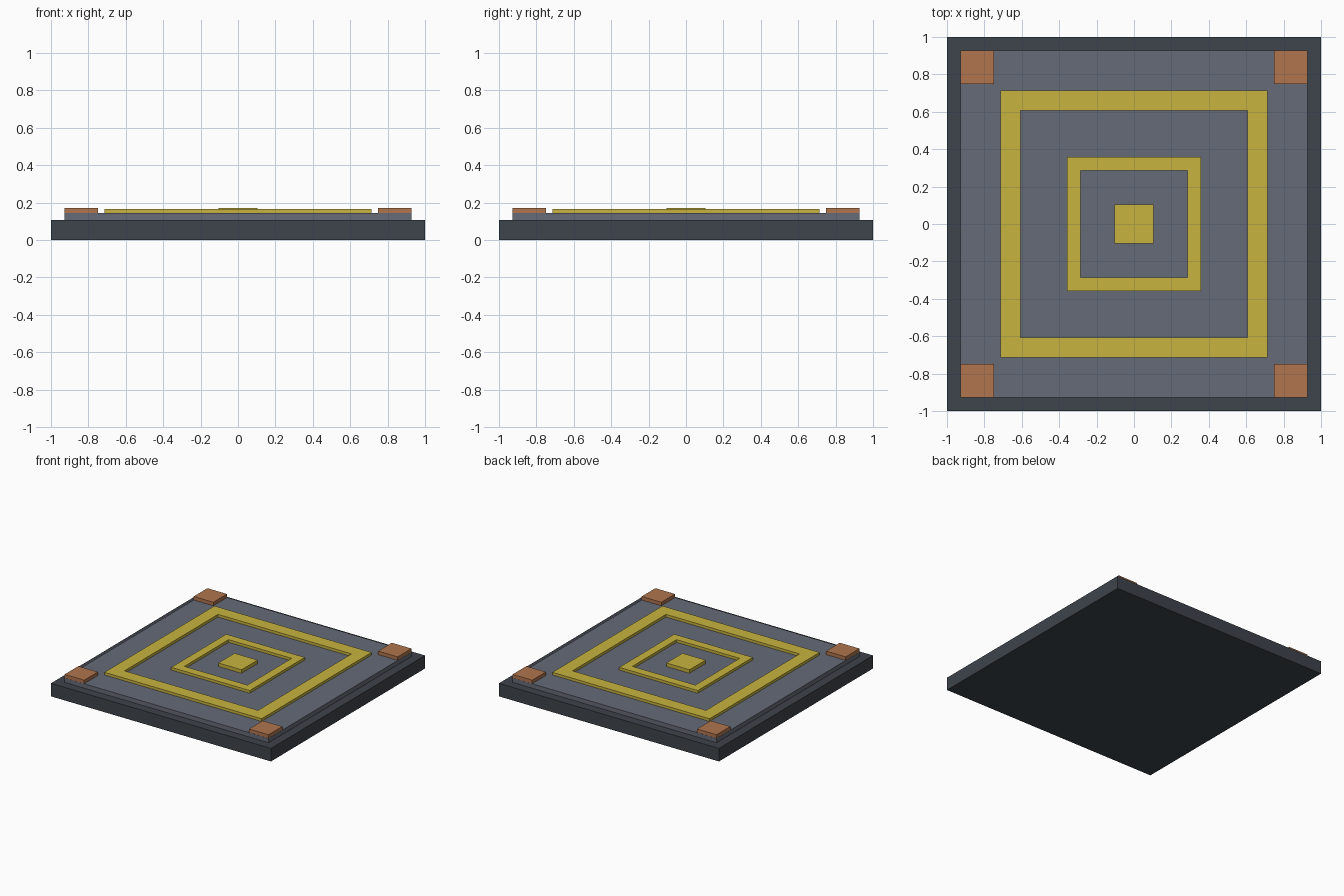
import bpy, bmesh

if "Cube" in bpy.data.objects:
    bpy.data.objects.remove(bpy.data.objects["Cube"])


def material(name, srgb):
    lin = [((c / 255 + 0.055) / 1.055) ** 2.4 for c in srgb]
    m = bpy.data.materials.new(name)
    m.diffuse_color = (*lin, 1)
    m.use_nodes = True
    m.node_tree.nodes["Principled BSDF"].inputs["Base Color"].default_value = m.diffuse_color
    return m


DARK = material("dark slate", (62, 68, 76))
GREY = material("steel grey", (102, 107, 119))
YELLOW = material("warning yellow", (200, 180, 62))
COPPER = material("copper", (176, 117, 78))


def finish(name, bm, mat):
    bmesh.ops.recalc_face_normals(bm, faces=bm.faces)
    mesh = bpy.data.meshes.new(name)
    bm.to_mesh(mesh)
    bm.free()
    mesh.materials.append(mat)
    obj = bpy.data.objects.new(name, mesh)
    bpy.context.collection.objects.link(obj)


def slab(name, half, z0, z1, mat, x=0, y=0):
    """Square block between two heights."""
    bm = bmesh.new()
    bmesh.ops.create_cube(bm, size=1)
    for v in bm.verts:
        v.co = (x + v.co.x * 2 * half, y + v.co.y * 2 * half,
                z0 + (v.co.z + 0.5) * (z1 - z0))
    finish(name, bm, mat)


def frame(name, outer, inner, z0, z1, mat):
    """Square ring with a rectangular section."""
    bm = bmesh.new()
    section = [(outer, z0), (outer, z1), (inner, z1), (inner, z0)]
    corners = [(1, 1), (-1, 1), (-1, -1), (1, -1)]
    rings = [[bm.verts.new((sx * r, sy * r, z)) for r, z in section]
             for sx, sy in corners]
    for i in range(4):
        a, b = rings[i], rings[(i + 1) % 4]
        for j in range(4):
            k = (j + 1) % 4
            bm.faces.new((a[j], b[j], b[k], a[k]))
    finish(name, bm, mat)


# Base and raised panel
slab("base", 1.0, 0, 0.107, DARK)
slab("panel", 0.928, 0.107, 0.143, GREY)

# Concentric markings
frame("outer_frame", 0.714, 0.607, 0.143, 0.165, YELLOW)
frame("inner_frame", 0.357, 0.287, 0.143, 0.165, YELLOW)
slab("centre_pad", 0.105, 0.143, 0.172, YELLOW)

# Corner blocks
for sx, x_name in ((-1, "left"), (1, "right")):
    for sy, y_name in ((-1, "front"), (1, "back")):
        slab(f"corner_block_{y_name}_{x_name}", 0.089, 0.143, 0.172, COPPER,
             sx * 0.838, sy * 0.838)
